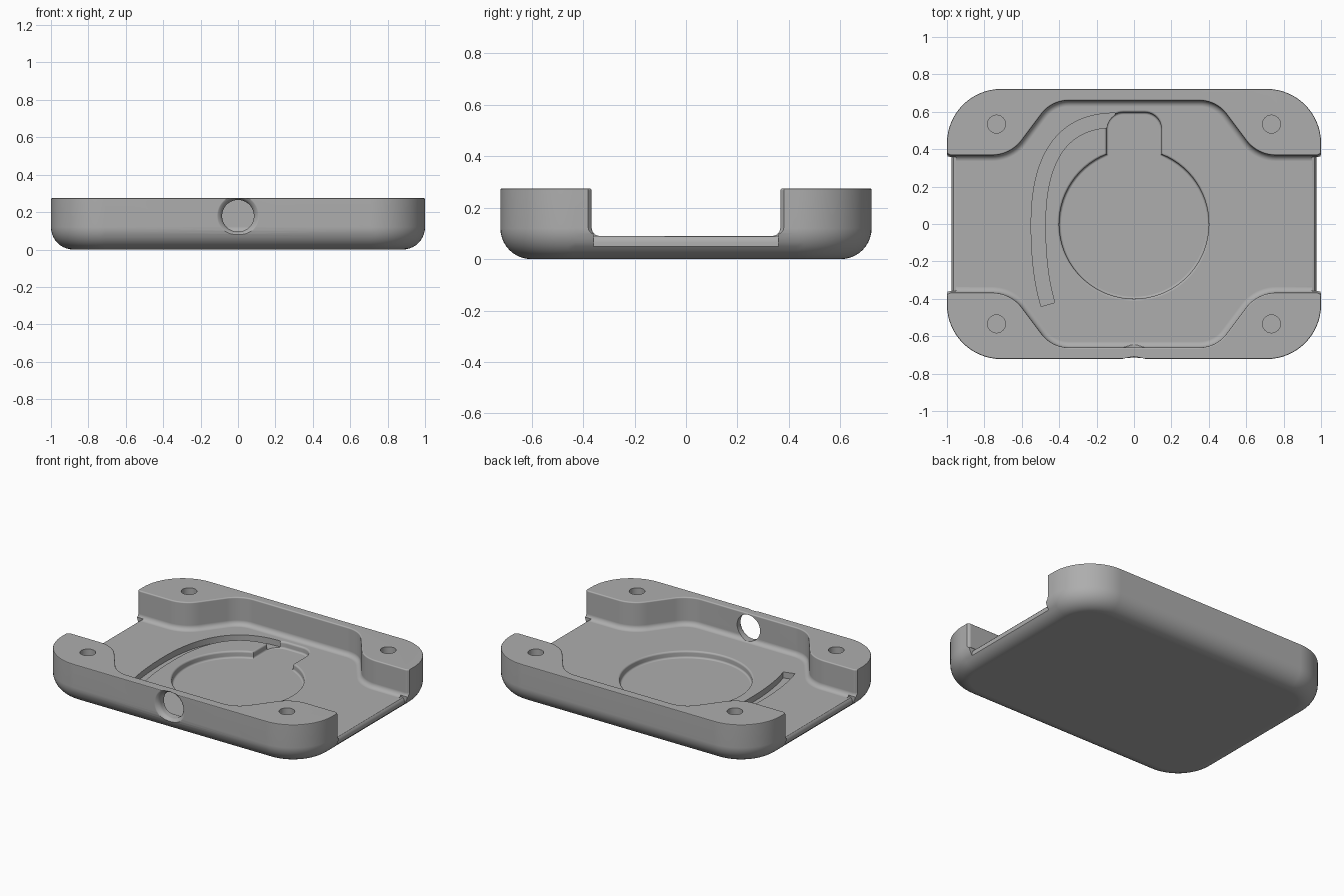
import bpy, bmesh, math
from mathutils import Vector, Matrix
from mathutils.geometry import interpolate_bezier

cube = bpy.data.objects.get("Cube")
if cube:
    bpy.data.objects.remove(cube, do_unlink=True)

grey = bpy.data.materials.new("plain grey")
grey.use_nodes = True
grey.diffuse_color = (0.42, 0.42, 0.42, 1)
grey.node_tree.nodes["Principled BSDF"].inputs["Base Color"].default_value = grey.diffuse_color


def rounded(corners, steps=10):
    """Closed outline from (x, y, radius) corners."""
    out = []
    for i, (x, y, r) in enumerate(corners):
        p = Vector((x, y))
        if r == 0:
            out.append(p)
            continue
        a = (Vector(corners[i - 1][:2]) - p).normalized()
        b = (Vector(corners[(i + 1) % len(corners)][:2]) - p).normalized()
        half = a.angle(b) / 2
        centre = p + (a + b).normalized() * r / math.sin(half)
        t = r / math.tan(half)
        u, v = p + a * t - centre, p + b * t - centre
        turn = u.angle(v)
        for k in range(steps + 1):
            f = k / steps
            out.append(centre + (u * math.sin((1 - f) * turn) + v * math.sin(f * turn)) / math.sin(turn))
    return out


def circle(r, n=64):
    return [Vector((r * math.cos(math.tau * i / n), r * math.sin(math.tau * i / n))) for i in range(n)]


def inset(outline, d):
    """Move a counter-clockwise outline inward by d."""
    out = []
    for i, p in enumerate(outline):
        a = (p - outline[i - 1]).normalized()
        b = (outline[(i + 1) % len(outline)] - p).normalized()
        na, nb = Vector((-a.y, a.x)), Vector((-b.y, b.x))
        out.append(p + (na + nb) * d / max(0.3, 1 + na.dot(nb)))
    return out


def loft(name, outline, layers, matrix=Matrix()):
    """Solid through (height, inset) copies of an outline."""
    bm = bmesh.new()
    rings = [[bm.verts.new((p.x, p.y, z)) for p in inset(outline, d)] for z, d in layers]
    n = len(outline)
    for lo, hi in zip(rings, rings[1:]):
        for i in range(n):
            j = (i + 1) % n
            bm.faces.new((lo[i], lo[j], hi[j], hi[i]))
    bm.faces.new(rings[0][::-1])
    bm.faces.new(rings[-1])
    bmesh.ops.recalc_face_normals(bm, faces=bm.faces)
    bm.transform(matrix)
    mesh = bpy.data.meshes.new(name)
    bm.to_mesh(mesh)
    bm.free()
    mesh.materials.append(grey)
    obj = bpy.data.objects.new(name, mesh)
    bpy.context.collection.objects.link(obj)
    return obj


def fillet(z, r, steps=6):
    """Quarter-round layers rising from a flat at height z."""
    return [(z + r * (1 - math.cos(a)), r * (1 - math.sin(a)))
            for a in (k / steps * math.pi / 2 for k in range(steps + 1))]


def rim(z, r, steps=3):
    """Layers that flare outward to round the edge of a cut at height z."""
    return [(z - r + r * math.sin(a), r * (math.cos(a) - 1))
            for a in (k / steps * math.pi / 2 for k in range(steps + 1))]


TOP, FLOOR = 0.275, 0.09

# Tray body with rounded corners and underside
plan = rounded([(-1, -.722, .29), (1, -.722, .29), (1, .722, .29), (-1, .722, .29)], 16)
body = loft("tray_body", plan, fillet(0, .12, 10) + [(TOP - .006, 0), (TOP - .002, .002), (TOP, .006)])
cutters = []

# Stepped cavity, open at both ends
half = [(1.1, .47, 0), (.985, .367, .02), (.66, .367, .2), (.44, .66, .18)]
side = half + [(-x, y, r) for x, y, r in half[::-1]]
cavity = rounded(side + [(-x, -y, r) for x, y, r in side])
cutters.append(loft("cavity_cutter", cavity, fillet(FLOOR, .032) + rim(TOP, .008) + [(.4, -.008)]))

# Recessed, softened end edges of the floor
edge = [Vector(p) for p in ((.95, .1), (.953, FLOOR), (.965, .087), (.973, .078),
                            (.976, .065), (.976, .02), (1.1, .02), (1.1, .1))]
for s in (1, -1):
    outline = [Vector((s * p.x, p.y)) for p in edge][::s]
    cutters.append(loft("end_cutter", outline, [(-.36, 0), (.36, 0)], Matrix.Rotation(math.pi / 2, 4, 'X')))

# Round pocket with a notch at the back
w = .147
gap = math.asin(w / .4)
arc = []
for i in range(65):
    a = math.pi / 2 + gap + (math.tau - 2 * gap) * i / 64
    arc.append((.4 * math.cos(a), .4 * math.sin(a), 0))
pocket = rounded(arc + [(w, .597, .09), (-w, .597, .09)])
cutters.append(loft("pocket_cutter", pocket, fillet(.045, .012, 4) + rim(FLOOR, .012) + [(.13, -.012)]))

# Curved cable groove running into the notch
path = interpolate_bezier((-.46, -.43), (-.5, -.3), (-.512, -.15), (-.512, 0), 14)
path += interpolate_bezier((-.512, 0), (-.512, .4), (-.35, .555), (-.1, .555), 24)[1:]
path = [p.to_2d() for p in path]
left, right = [], []
for i, p in enumerate(path):
    t = (path[min(i + 1, len(path) - 1)] - path[max(i - 1, 0)]).normalized()
    side_step = Vector((-t.y, t.x)) * .038
    left.append(p + side_step)
    right.append(p - side_step)
cutters.append(loft("groove_cutter", right + left[::-1], [(.05, 0), (.12, 0)]))

# Cable hole through the front wall, flared outside
flare = [(.6, 0), (.69, 0), (.702, -.004), (.712, -.012), (.719, -.022), (.724, -.032), (.76, -.032)]
cutters.append(loft("cable_hole_cutter", circle(.085), flare,
                    Matrix.Translation((0, 0, .18)) @ Matrix.Rotation(math.pi / 2, 4, 'X')))

# Blind screw holes in the four raised corners
for sx in (1, -1):
    for sy in (1, -1):
        cutters.append(loft("screw_hole_cutter", circle(.048, 32), [(.12, 0), (.4, 0)],
                            Matrix.Translation((sx * .735, sy * .534, 0))))

# Apply the cuts and remove the cutters
bpy.context.view_layer.objects.active = body
body.select_set(True)
for cutter in cutters:
    cutter.hide_render = True
    mod = body.modifiers.new("cut", 'BOOLEAN')
    mod.operation = 'DIFFERENCE'
    mod.solver = 'EXACT'
    mod.object = cutter
    bpy.ops.object.modifier_apply(modifier=mod.name)
    bpy.data.objects.remove(cutter, do_unlink=True)

# Smooth shading with flat faces kept flat
for obj in bpy.context.selected_objects:
    obj.select_set(obj == body)
bpy.ops.object.shade_smooth_by_angle(angle=math.radians(32))
weighted = body.modifiers.new("flat_faces", 'WEIGHTED_NORMAL')
weighted.keep_sharp = True
